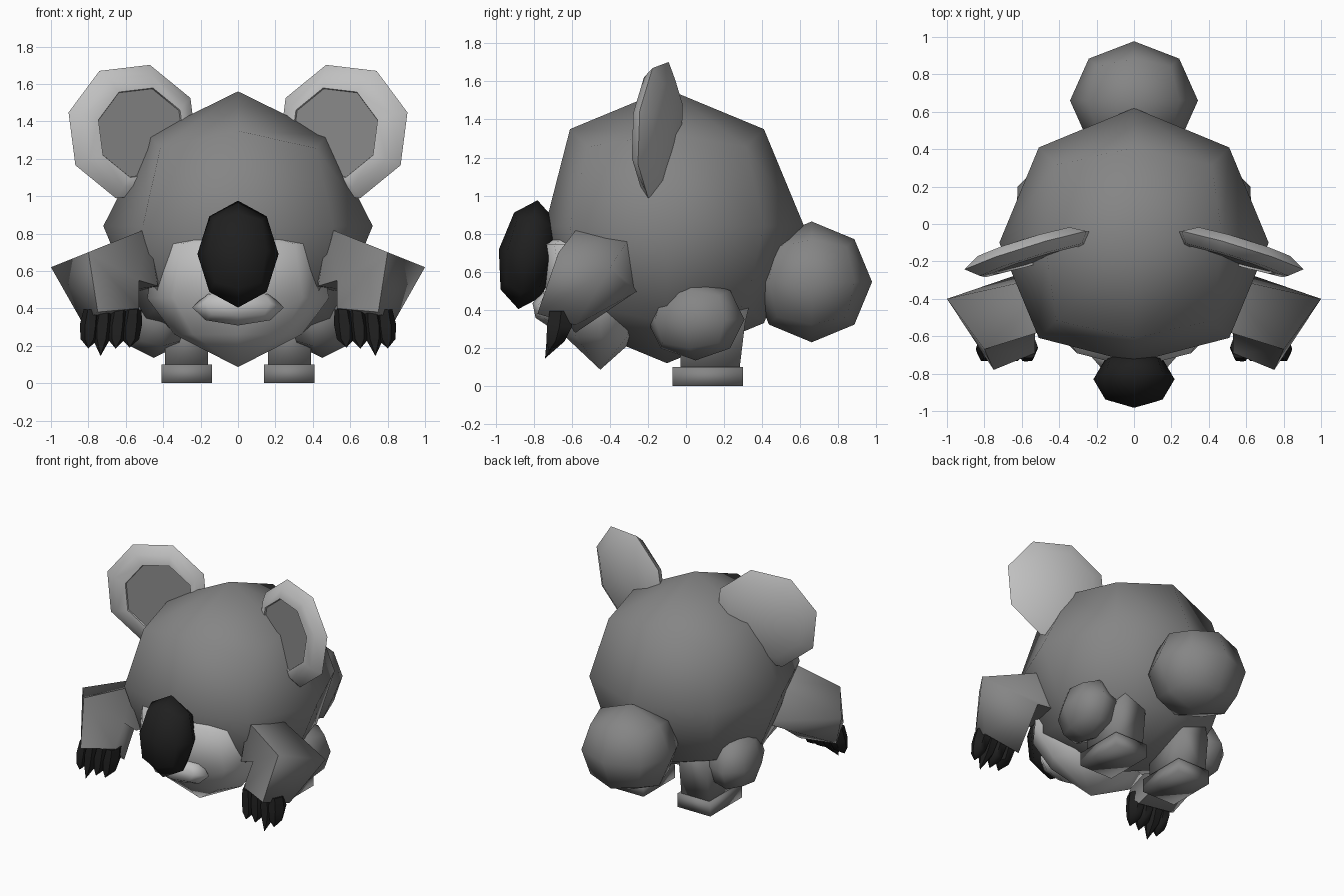
import bpy, bmesh, math
from mathutils import Matrix, Vector

if "Cube" in bpy.data.objects:
    bpy.data.objects.remove(bpy.data.objects["Cube"])


def material(name, v):
    m = bpy.data.materials.new(name)
    m.diffuse_color = (v, v, v, 1)
    m.use_nodes = True
    m.node_tree.nodes["Principled BSDF"].inputs["Base Color"].default_value = m.diffuse_color
    return m


GREY = material("mid grey fur", 0.235)
PALE = material("pale grey fur", 0.53)
BLACK = material("black", 0.014)


def finish(name, bm, mats, smooth=180, mirror=False):
    bmesh.ops.recalc_face_normals(bm, faces=bm.faces[:])
    me = bpy.data.meshes.new(name)
    bm.to_mesh(me)
    bm.free()
    for m in mats:
        me.materials.append(m)
    ob = bpy.data.objects.new(name, me)
    bpy.context.collection.objects.link(ob)
    bpy.ops.object.select_all(action='DESELECT')
    ob.select_set(True)
    bpy.context.view_layer.objects.active = ob
    bpy.ops.object.shade_smooth_by_angle(angle=math.radians(smooth))
    if mirror:
        ob.modifiers.new("mirror", 'MIRROR').use_mirror_merge = False
    return ob


def ball(name, center, radii, mat, rot=(0, 0, 0), mirror=False, edit=None):
    """Low-poly ball: a cube split once and pushed out to a sphere."""
    bm = bmesh.new()
    bmesh.ops.create_cube(bm, size=2)
    bmesh.ops.subdivide_edges(bm, edges=bm.edges[:], cuts=1, use_grid_fill=True)
    for v in bm.verts:
        v.co.normalize()
    m = Matrix.Translation(center)
    for axis, a in zip("ZYX", reversed(rot)):
        m = m @ Matrix.Rotation(math.radians(a), 4, axis)
    bm.transform(m @ Matrix.Diagonal((*radii, 1)))
    if edit:
        for v in bm.verts:
            edit(v.co)
    return finish(name, bm, [mat], 180, mirror)


def add_loft(bm, rings):
    """Skin rings of points; one-point rings become tips, open ends are capped."""
    vs = [[bm.verts.new(p) for p in r] for r in rings]
    for a, b in zip(vs, vs[1:]):
        n = max(len(a), len(b))
        for i in range(n):
            j = (i + 1) % n
            quad = [a[i % len(a)], a[j % len(a)], b[j % len(b)], b[i % len(b)]]
            bm.faces.new(list(dict.fromkeys(quad)))
    for end in (vs[0], vs[-1]):
        if len(end) > 2:
            bm.faces.new(end)


def ring(cx, cy, z, rx, ry, n=8, turn=0.0):
    if rx == 0:
        return [(cx, cy, z)]
    ts = [turn + math.tau * i / n for i in range(n)]
    return [(cx + rx * math.cos(t), cy + ry * math.sin(t), z) for t in ts]


def rect(x0, x1, y0, y1, z):
    return [(x0, y0, z), (x1, y0, z), (x1, y1, z), (x0, y1, z)]


# round body with a slightly flattened face and softened shoulders
def shape_body(co):
    co.y = max(co.y, -0.74)
    if co.z > 1.3 and abs(co.x) > 0.45:
        co.x *= 0.935
        co.z = 1.326


ball("body", (0, -0.1, 0.84), (0.72, 0.72, 0.72), GREY, edit=shape_body)
ball("tail", (0, 0.66, 0.547), (0.342, 0.317, 0.317), GREY)

# pale muzzle and chin
bm = bmesh.new()
add_loft(bm, [ring(0, -0.45, 0.086, 0, 0),
              ring(0, -0.445, 0.26, 0.34, 0.19),
              ring(0, -0.46, 0.455, 0.487, 0.27),
              ring(0, -0.50, 0.745, 0.43, 0.27),
              ring(0, -0.58, 0.83, 0, 0)])
finish("muzzle", bm, [PALE])

ball("lower_lip", (0, -0.69, 0.405), (0.245, 0.12, 0.10), PALE, rot=(-15, 0, 0))
ball("nose", (0, -0.83, 0.69), (0.217, 0.155, 0.29), BLACK, rot=(-10, 0, 0))

# ears: lens-shaped discs with a recessed grey inner face
bm = bmesh.new()
TURN = math.radians(16)
R = 0.372
add_loft(bm, [ring(0, 0, -0.07, 0, 0),
              ring(0, 0, -0.05, 0.75 * R, 0.75 * R, turn=TURN),
              ring(0, 0, 0.0, R, R, turn=TURN),
              ring(-0.01, 0, 0.055, 0.84 * R, 0.84 * R, turn=TURN),
              ring(-0.03, -0.01, 0.06, 0.67 * R, 0.67 * R, turn=TURN),
              ring(-0.03, -0.01, 0.048, 0.66 * R, 0.66 * R, turn=TURN)])
for f in bm.faces:
    if len(f.verts) == 8:
        f.material_index = 1
bm.transform(Matrix.Translation((0.562, -0.145, 1.345))
             @ Matrix.Rotation(math.radians(-17), 4, 'Z')
             @ Matrix.Rotation(math.radians(86), 4, 'X'))
finish("ears", bm, [PALE, GREY], 70, True)

# arms: square tubes bent at the elbow
bm = bmesh.new()
add_loft(bm, [
    [(0.42, -0.27, 0.82), (0.48, -0.57, 0.83), (0.43, -0.58, 0.52), (0.42, -0.25, 0.50)],
    [(1.00, -0.40, 0.62), (0.80, -0.67, 0.70), (0.53, -0.58, 0.55), (0.62, -0.27, 0.49)],
    [(0.83, -0.58, 0.32), (0.75, -0.78, 0.38), (0.53, -0.69, 0.40), (0.53, -0.58, 0.28)]])
finish("arms", bm, [GREY], 80, True)

# four thick pointed claws on each hand
bm = bmesh.new()
for x, tip_y, tip_z in ((0.57, -0.735, 0.19), (0.645, -0.735, 0.185),
                        (0.725, -0.74, 0.145), (0.79, -0.72, 0.185)):
    add_loft(bm, [ring(x - 0.01, -0.655, 0.395, 0.045, 0.07, 6),
                  ring(x, -0.665, 0.31, 0.056, 0.075, 6),
                  ring(x + 0.005, -0.685, 0.235, 0.046, 0.055, 6),
                  ring(x + 0.01, tip_y, tip_z, 0, 0)])
finish("claws", bm, [BLACK], 40, True)

# hind legs: thigh, shin running up to a point, and block foot
ball("thighs", (0.45, 0.05, 0.35), (0.185, 0.265, 0.215), GREY,
     rot=(0, 0, -14), mirror=True)

bm = bmesh.new()
add_loft(bm, [rect(0.16, 0.39, -0.03, 0.28, 0.08),
              rect(0.16, 0.39, -0.03, 0.31, 0.33),
              [(0.275, 0.37, 0.58)]])
finish("shins", bm, [GREY], 100, True)

bm = bmesh.new()
add_loft(bm, [rect(0.14, 0.41, -0.07, 0.30, 0.0),
              rect(0.14, 0.41, -0.07, 0.30, 0.1)])
finish("feet", bm, [GREY], 100, True)
